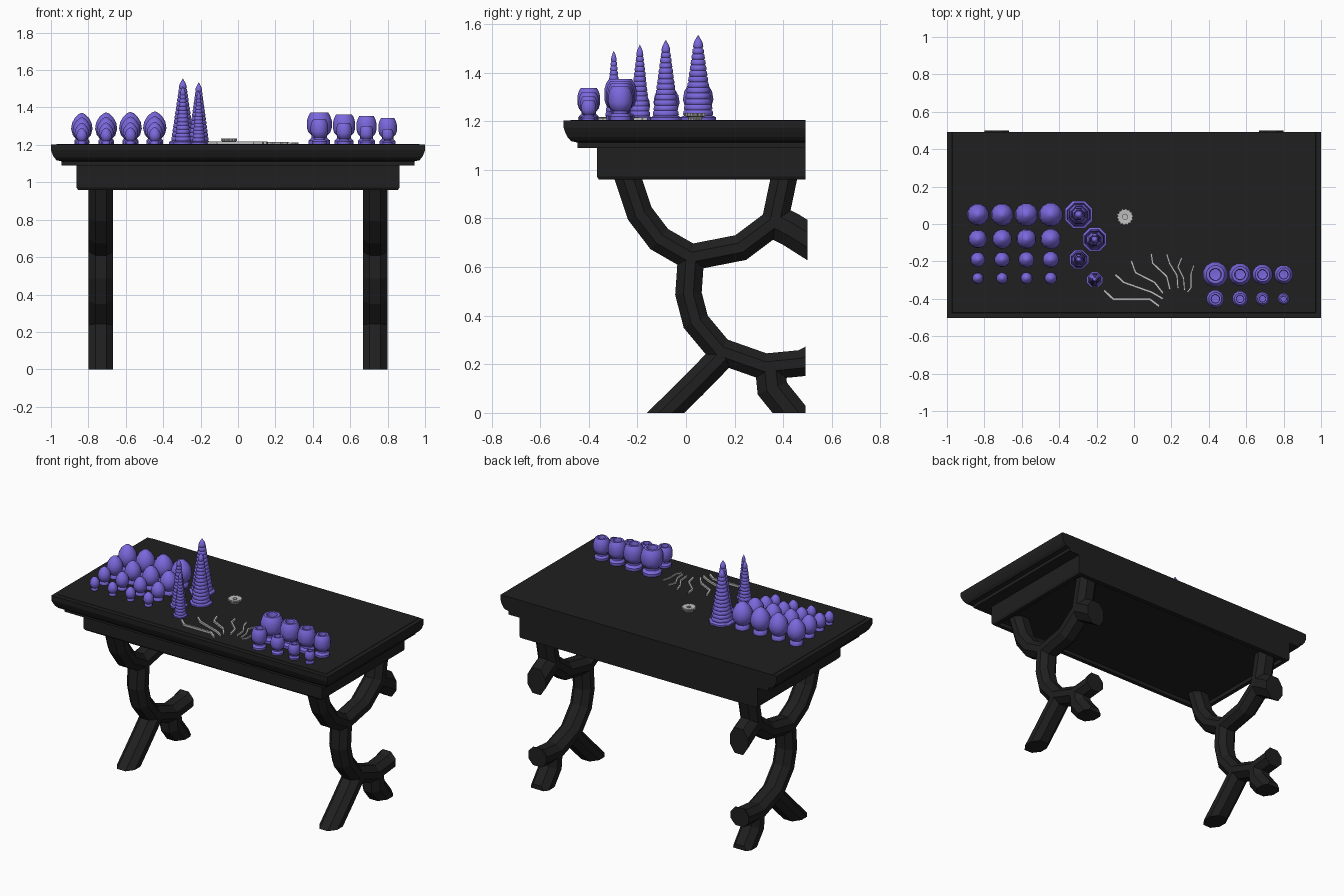
import bpy, bmesh, math
from mathutils import Vector

if "Cube" in bpy.data.objects:
    bpy.data.objects.remove(bpy.data.objects["Cube"])


def material(name, rgb):
    m = bpy.data.materials.new(name)
    m.diffuse_color = (*rgb, 1)
    m.use_nodes = True
    m.node_tree.nodes["Principled BSDF"].inputs["Base Color"].default_value = m.diffuse_color
    return m


BLACK = material("black_wood", (0.014, 0.014, 0.014))
PURPLE = material("purple_ceramic", (0.198, 0.138, 0.72))
GREY = material("silver_grey", (0.53, 0.53, 0.53))
TOP = 1.205   # table surface height
BACK = 0.492  # flat back plane


def finish(bm, name, mat, angle=None):
    bmesh.ops.remove_doubles(bm, verts=bm.verts, dist=1e-5)
    bmesh.ops.recalc_face_normals(bm, faces=bm.faces)
    me = bpy.data.meshes.new(name)
    bm.to_mesh(me)
    bm.free()
    me.materials.append(mat)
    ob = bpy.data.objects.new(name, me)
    bpy.context.collection.objects.link(ob)
    if angle:
        for p in me.polygons:
            p.use_smooth = True
        me.set_sharp_from_angle(angle=math.radians(angle))
    return ob


def loft(bm, rings, caps=True):
    vs = [[bm.verts.new(p) for p in r] for r in rings]
    n = len(vs[0])
    for a, b in zip(vs, vs[1:]):
        for i in range(n):
            bm.faces.new((a[i], a[(i + 1) % n], b[(i + 1) % n], b[i]))
    if caps:
        bm.faces.new(vs[0])
        bm.faces.new(vs[-1])


def lathe(name, profile, loc, s=1, sz=None, n=12, mat=PURPLE, angle=40, teeth=0):
    """Turned shape; teeth alternates the radius to give a toothed rim."""
    sz = s if sz is None else sz
    rings = []
    for r, z in profile:
        ring = []
        for i in range(n):
            a = math.tau * (i + 0.5) / n
            k = r * s * (1 - teeth * (i % 4 > 1))
            ring.append((loc[0] + k * math.cos(a), loc[1] + k * math.sin(a), TOP + z * sz))
        rings.append(ring)
    bm = bmesh.new()
    loft(bm, [r for r in rings], caps=False)
    for ring, (r, z) in ((rings[0], profile[0]), (rings[-1], profile[-1])):
        if r > 0:
            bm.faces.new([bm.verts.new(p) for p in ring])
    return finish(bm, name, mat, angle)


def sweep(bm, path, section):
    """Sweep (x, in-plane) section along a y-z path with mitred bends."""
    pts = [Vector(p) for p in path]
    rings = []
    for i, p in enumerate(pts):
        d0 = (p - pts[i - 1]).normalized() if i else None
        d1 = (pts[i + 1] - p).normalized() if i < len(pts) - 1 else None
        d0, d1 = d0 or d1, d1 or d0
        d = (d0 + d1).normalized()
        k = 1 / max(d.dot(d1), 0.5)
        nrm = Vector((-d.y, d.x))
        rings.append([(x, p.x + nrm.x * w * k, p.y + nrm.y * w * k) for x, w in section])
    loft(bm, rings)


def cut(bm, co, no):
    res = bmesh.ops.bisect_plane(bm, geom=bm.verts[:] + bm.edges[:] + bm.faces[:],
                                 plane_co=co, plane_no=no, clear_outer=True)
    edges = [e for e in res["geom_cut"] if isinstance(e, bmesh.types.BMEdge)]
    if edges:
        bmesh.ops.holes_fill(bm, edges=edges)


# Table top, moulding and apron: inset profile on three sides, flat back
profile = [(0.03, 1.205, 0), (0.028, 1.203, 0), (0, 1.203, 0), (0, 1.172, 0),
           (0.006, 1.155, 0), (0.015, 1.135, 0), (0.03, 1.118, 0), (0.057, 1.112, 0),
           (0.057, 1.09, 0), (0.137, 1.09, 0), (0.137, 0.972, 0), (0.144, 0.96, 0),
           (0.17, 0.96, 0.03), (0.17, 0.985, 0.03)]
bm = bmesh.new()
loft(bm, [[(-1 + i, -0.503 + i, z), (1 - i, -0.503 + i, z),
           (1 - i, BACK - b, z), (-1 + i, BACK - b, z)] for i, z, b in profile])
finish(bm, "table_top_and_apron", BLACK)

# Branching legs: chamfered sweeps, cut flat at the floor and the back
SECTION = [(0.065, -0.02), (0.065, 0.02), (0.03, 0.054), (-0.03, 0.054),
           (-0.065, 0.02), (-0.065, -0.02), (-0.03, -0.054), (0.03, -0.054)]
LEG_PARTS = [
    ("leg_upper_arc", [(-0.25, 1.0), (-0.19, 0.82), (-0.11, 0.715), (0.02, 0.64),
                       (0.225, 0.68), (0.365, 0.785), (0.41, 1.0)], BACK, 1),
    ("leg_upper_stub", [(0.36, 0.79), (0.43, 0.755), (0.58, 0.66)], 0.5, 1.3),
    ("leg_stem", [(0.022, 0.66), (0.01, 0.49), (0.04, 0.375), (0.14, 0.255),
                  (0.325, 0.19), (0.48, 0.205), (0.6, 0.27)], BACK, 1),
    ("leg_front_foot", [(0.15, 0.235), (0.03, 0.112), (-0.16, -0.075)], BACK, 1),
    ("leg_back_foot", [(0.345, 0.2), (0.355, 0.1), (0.5, -0.08)], BACK, 1.15),
]
for side, sx in (("left", -1), ("right", 1)):
    for name, path, back, w in LEG_PARTS:
        bm = bmesh.new()
        sweep(bm, path, [(sx * 0.733 + x, y * w) for x, y in SECTION])
        cut(bm, (0, back, 0), (0, 1, 0))
        cut(bm, (0, 0, 0), (0, 0, -1))
        finish(bm, f"{side}_{name}", BLACK)

# Egg shaped jars: four rows shrinking towards the front
EGG = [(0.045, 0), (0.046, 0.018), (0.037, 0.03), (0.055, 0.05), (0.065, 0.085),
       (0.059, 0.12), (0.041, 0.15), (0.018, 0.17), (0, 0.177)]
for y, s in ((0.05, 0.97), (-0.08, 0.83), (-0.19, 0.66), (-0.29, 0.5)):
    for c in range(4):
        lathe("egg_jar", EGG, (-0.835 + 0.13 * c, y), s * (0.94 + 0.03 * c), s * (0.97 + 0.015 * c))

# Ribbed spires
SPIRE = [(1, 0), (1, 0.03), (0.86, 0.045)]
RIBS = 13
for i in range(RIBS):
    t = i / RIBS
    r = 0.84 - 0.6 * t
    z = 0.045 + 0.86 * t
    SPIRE += [(r - 0.05, z + 0.005), (r, z + 0.02), (r - 0.03, z + 0.06)]
SPIRE += [(0.2, 0.93), (0, 1)]
for x, y, r, h in ((-0.295, 0.05, 0.08, 0.35), (-0.21, -0.083, 0.069, 0.33),
                   (-0.295, -0.19, 0.055, 0.31), (-0.21, -0.297, 0.044, 0.285)):
    lathe("ribbed_spire", SPIRE, (x, y), r, h, n=8, angle=50)

# Open pots: two rows shrinking to the right
POT = [(0.06, 0), (0.061, 0.018), (0.044, 0.032), (0.044, 0.045), (0.062, 0.062), (0.07, 0.085),
       (0.07, 0.125), (0.062, 0.15), (0.05, 0.168), (0.034, 0.168), (0.03, 0.15),
       (0.034, 0.07), (0, 0.065)]
XS = (0.435, 0.567, 0.687, 0.8)
for x, s, sz in zip(XS, (0.98, 0.87, 0.79, 0.73), (1.0, 0.94, 0.89, 0.82)):
    lathe("large_pot", POT, (x, -0.27), s, sz)
for x, s, sz in zip(XS, (0.69, 0.61, 0.53, 0.45), (0.78, 0.67, 0.57, 0.48)):
    lathe("small_pot", POT, (x, -0.4), s, sz)

# Toothed silver cap
CAP = [(0.028, 0), (0.03, 0.012), (0.044, 0.016), (0.044, 0.028), (0.03, 0.028),
       (0.018, 0.026), (0.014, 0.026), (0.014, 0.012), (0, 0.012)]
lathe("toothed_cap", CAP, (-0.048, 0.038), n=56, mat=GREY, angle=30, teeth=0.12)

# Fan of thin bent tools, smaller towards the right
TOOLS = [
    [(-0.16, -0.355), (-0.11, -0.402), (0.085, -0.402), (0.135, -0.44)],
    [(-0.1, -0.27), (-0.055, -0.312), (0.095, -0.365), (0.155, -0.4)],
    [(-0.015, -0.195), (0.008, -0.26), (0.11, -0.312), (0.155, -0.37)],
    [(0.092, -0.158), (0.1, -0.21), (0.175, -0.28), (0.192, -0.35)],
    [(0.175, -0.16), (0.19, -0.21), (0.23, -0.275), (0.235, -0.345)],
    [(0.255, -0.18), (0.235, -0.23), (0.265, -0.29), (0.27, -0.355)],
    [(0.32, -0.22), (0.305, -0.265), (0.305, -0.34), (0.285, -0.365)],
]
for i, path in enumerate(TOOLS):
    w = 0.0062 - 0.0003 * i
    bm = bmesh.new()
    sweep(bm, path, [(0, -w), (0, w), (2 * w, w), (2 * w, -w)])
    # the sweep plane is turned from upright to lying flat on the table
    for v in bm.verts:
        v.co = (v.co.y, v.co.z, TOP + v.co.x)
    finish(bm, "thin_tool", GREY)
